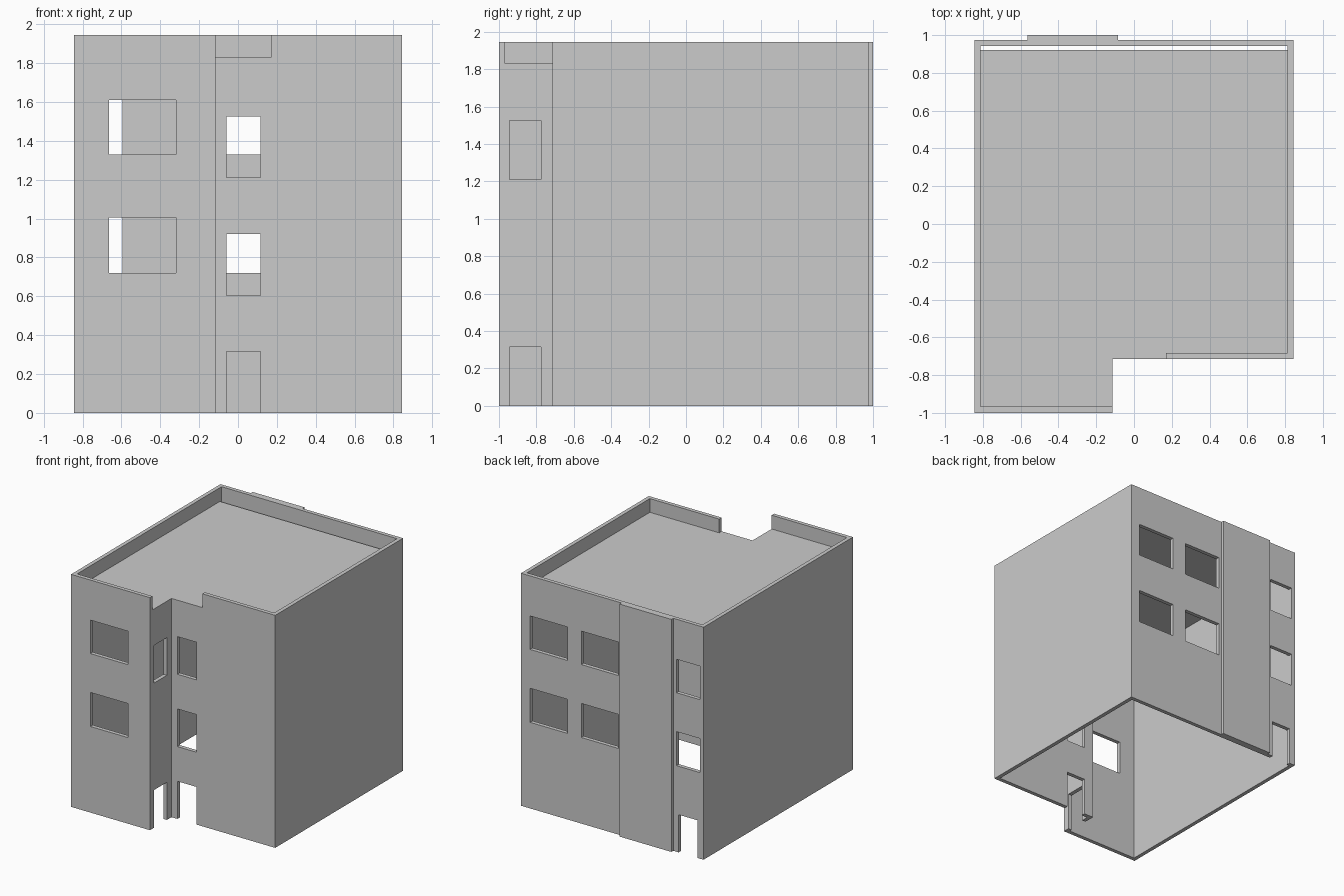
import bpy, bmesh

if "Cube" in bpy.data.objects:
    bpy.data.objects.remove(bpy.data.objects["Cube"])

H, ROOF = 1.945, 1.83
T = 0.033                      # wall thickness
L, R, STEP = -0.845, 0.845, -0.115
FRONT, FRONT2, BACK = -1.0, -0.715, 0.975


def prism(name, pts, z0, z1):
    """Vertical extrusion of a plan outline."""
    bm = bmesh.new()
    f = bm.faces.new([bm.verts.new((x, y, z0)) for x, y in pts])
    top = bmesh.ops.extrude_face_region(bm, geom=[f])["geom"]
    for v in top:
        if isinstance(v, bmesh.types.BMVert):
            v.co.z = z1
    bmesh.ops.recalc_face_normals(bm, faces=bm.faces)
    me = bpy.data.meshes.new(name)
    bm.to_mesh(me)
    bm.free()
    ob = bpy.data.objects.new(name, me)
    bpy.context.collection.objects.link(ob)
    return ob


def box(name, x0, x1, y0, y1, z0, z1):
    return prism(name, [(x0, y0), (x1, y0), (x1, y1), (x0, y1)], z0, z1)


def cut(target, cutter):
    """Subtract a cutter, apply, and remove it."""
    cutter.hide_render = True
    m = target.modifiers.new("cut", "BOOLEAN")
    m.operation, m.solver, m.object = "DIFFERENCE", "EXACT", cutter
    bpy.context.view_layer.objects.active = target
    bpy.ops.object.modifier_apply(modifier=m.name)
    bpy.data.objects.remove(cutter)


def plan(t):
    """Stepped footprint inset by t."""
    return [(L + t, FRONT + t), (STEP - t, FRONT + t), (STEP - t, FRONT2 + t),
            (R - t, FRONT2 + t), (R - t, BACK - t), (L + t, BACK - t)]


# Outer walls with parapet: hollow stepped shell, open at the bottom
walls = prism("walls", plan(0), 0, H)
cut(walls, prism("inner_cutter", plan(T), -0.1, H + 0.1))

# Front and step openings: x range, y range, z range
front, front2 = (FRONT - 0.1, FRONT + 0.1), (FRONT2 - 0.1, FRONT2 + 0.1)
back = (BACK - 0.1, BACK + 0.1)
wide_rows = [(0.72, 1.005), (1.33, 1.61)]
openings = []
for row in wide_rows:
    openings.append(((-0.665, -0.32), front, row))
    for xs in [(0.415, 0.76), (-0.06, 0.285), (-0.815 + 0.003, -0.595)]:
        openings.append((xs, back, row))
for row in [(-0.1, 0.315), (0.605, 0.92), (1.21, 1.525)]:
    openings.append(((-0.06, 0.115), front2, row))
for row in [(-0.1, 0.315), (1.21, 1.525)]:
    openings.append(((STEP - 0.1, STEP + 0.1), (-0.945, -0.775), row))
openings.append(((-0.79, -0.615), back, (-0.1, 0.315)))
# Parapet notch around the inner corner
NOTCH = ROOF - 0.012
openings.append(((STEP - 0.06, STEP + 0.1), (FRONT + T, FRONT2 + 0.06), (NOTCH, H + 0.1)))
openings.append(((STEP - 0.06, 0.17), (FRONT2 - 0.1, FRONT2 + 0.06), (NOTCH, H + 0.1)))
for xs, ys, zs in openings:
    cut(walls, box("opening_cutter", *xs, *ys, *zs))

# Roof slab, stopping short of the back wall and covering the notch
e = T
prism("roof_slab", [(L + e, FRONT + e), (STEP, FRONT + e), (STEP, FRONT2), (0.17, FRONT2),
                    (0.17, FRONT2 + e), (R - e, FRONT2 + e), (R - e, 0.92), (L + e, 0.92)],
      NOTCH, ROOF)

# Projecting panel on the back wall
box("back_pilaster", -0.565, -0.085, BACK, 1.0, 0, H)
